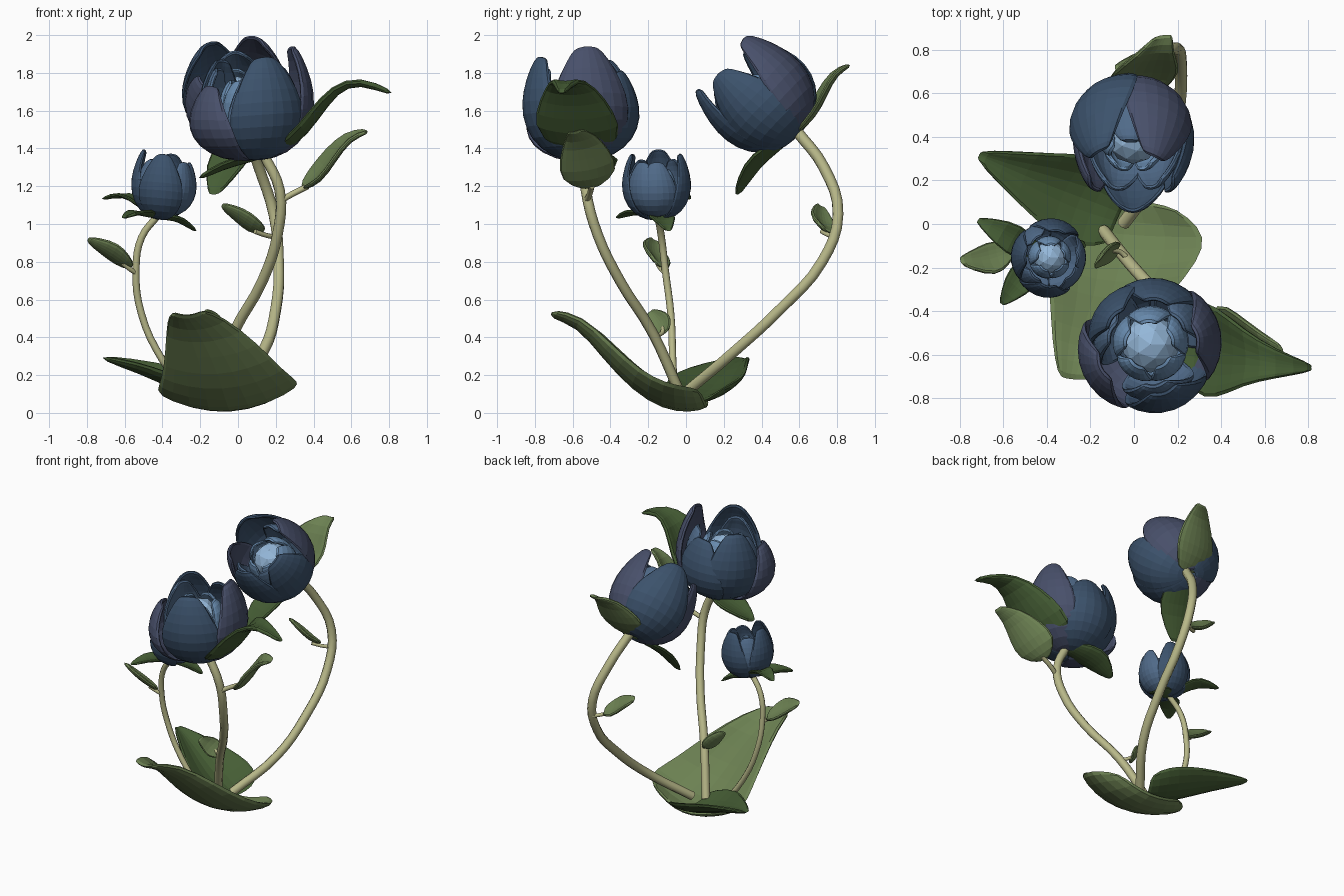
import bpy
from math import sin, cos, radians
from mathutils import Vector


def material(name, rgb):
    m = bpy.data.materials.new(name)
    m.diffuse_color = (*rgb, 1)
    return m


BLUE = material("petal_blue", (0.045, 0.085, 0.15))
VIOLET = material("petal_violet", (0.065, 0.08, 0.145))
MID = material("petal_mid_blue", (0.08, 0.145, 0.25))
LIGHT = material("petal_light_blue", (0.14, 0.26, 0.43))
PALE = material("petal_pale_blue", (0.30, 0.48, 0.70))
DARK = material("leaf_dark_green", (0.06, 0.11, 0.035))
GREEN = material("leaf_green", (0.15, 0.22, 0.085))
STEM = material("stem_green", (0.48, 0.48, 0.25))


def add_mesh(name, verts, faces, mat):
    me = bpy.data.meshes.new(name)
    me.from_pydata(verts, [], faces)
    me.materials.append(mat)
    ob = bpy.data.objects.new(name, me)
    bpy.context.collection.objects.link(ob)
    return ob


def sheet(name, rows, mat, thick):
    """Thick soft sheet from equal-length rows of points."""
    n = len(rows[0])
    faces = [(i * n + j, i * n + j + 1, (i + 1) * n + j + 1, (i + 1) * n + j)
             for i in range(len(rows) - 1) for j in range(n - 1)]
    ob = add_mesh(name, [p for r in rows for p in r], faces, mat)
    s = ob.modifiers.new("thickness", 'SOLIDIFY')
    s.thickness, s.offset = thick, 0
    ob.modifiers.new("soft", 'SUBSURF').levels = 1
    ob.modifiers["soft"].render_levels = 1
    return ob


def leaf(name, spine, widths, side, mat, cup=0.35, thick=0.028):
    pts = [Vector(p) for p in spine]
    side = Vector(side).normalized()
    if side.cross(pts[-1] - pts[0]).z < 0:
        side = -side
    rows = []
    for i, p in enumerate(pts):
        t = (pts[min(i + 1, len(pts) - 1)] - pts[max(i - 1, 0)]).normalized()
        n = side.cross(t).normalized()
        w = widths[i]
        rows.append([p + side * u * w + n * cup * w * u * u
                     for u in (-1, -0.55, 0, 0.55, 1)])
    return sheet(name, rows, mat, thick)


def tube(name, pts, radius):
    cu = bpy.data.curves.new(name, 'CURVE')
    cu.dimensions = '3D'
    cu.bevel_depth, cu.bevel_resolution = radius, 2
    cu.resolution_u, cu.use_fill_caps = 4, True
    sp = cu.splines.new('BEZIER')
    sp.bezier_points.add(len(pts) - 1)
    for b, p in zip(sp.bezier_points, pts):
        b.co = p
        b.handle_left_type = b.handle_right_type = 'AUTO'
    cu.materials.append(STEM)
    ob = bpy.data.objects.new(name, cu)
    bpy.context.collection.objects.link(ob)
    bpy.context.view_layer.update()
    me = bpy.data.meshes.new_from_object(ob.evaluated_get(bpy.context.evaluated_depsgraph_get()))
    bpy.data.objects.remove(ob)
    new = bpy.data.objects.new(name, me)
    bpy.context.collection.objects.link(new)


# petal profile: (radius, height, angular half-width)
OUTER = [(0.10, 0.0, 0.9), (0.55, 0.05, 0.85), (0.90, 0.22, 0.85), (1.04, 0.45, 0.8),
         (0.99, 0.68, 0.66), (0.84, 0.9, 0.46), (0.72, 1.0, 0.28)]
INNER = [(0.3, 0.0, 0.8), (0.85, 0.2, 0.8), (1.0, 0.5, 0.75), (0.9, 0.8, 0.6), (0.6, 1.0, 0.35)]


def flower(name, base, axis, radius, height, petals, mid_petals, mid_scale=0.82):
    """petals: (angle, radius scale, height scale, material); angle 0 = +x, 90 = +y."""
    base, axis = Vector(base), Vector(axis).normalized()
    q = Vector((0, 0, 1)).rotation_difference(axis)

    def place(r, a, h):
        return base + q @ Vector((r * cos(a), r * sin(a), h))

    def petal(label, prof, ang, r, h, lift, mat):
        rows = [[place(pr * r * (1 - 0.06 * u * u), radians(ang) + u * pw, lift + ph * h - 0.03 * h * u * u * ph)
                 for u in (-1, -0.5, 0, 0.5, 1)] for pr, ph, pw in prof]
        sheet(label, rows, mat, 0.1 * radius)

    for i, (ang, rs, hs, mat) in enumerate(petals):
        petal(f"{name}_outer_petal_{i}", OUTER, ang, radius * rs, height * hs, 0, mat)
    for i, ang in enumerate(mid_petals):
        petal(f"{name}_middle_petal_{i}", OUTER, ang, radius * mid_scale, height * 0.84, 0.02, MID)
    for i in range(5):
        petal(f"{name}_inner_petal_{i}", INNER, 72 * i + 20, radius * 0.56, height * 0.6, height * 0.16, LIGHT)
    bpy.ops.mesh.primitive_ico_sphere_add(subdivisions=2, radius=radius * 0.42, location=place(0, 0, height * 0.52))
    core = bpy.context.object
    core.name = f"{name}_core"
    core.data.materials.append(PALE)


# flower heads
flower("front_flower", (0.09, -0.54, 1.345), (-0.05, -0.04, 1), 0.31, 0.56,
       [(-70, 1.0, 0.98, BLUE), (10, 1.03, 1.05, VIOLET), (80, 0.95, 0.82, BLUE),
        (140, 0.93, 0.95, BLUE), (205, 1.08, 0.72, VIOLET)], (40, 160, 280))
flower("back_flower", (0.01, 0.59, 1.475), (-0.05, -0.72, 0.69), 0.285, 0.52,
       [(55, 1.0, 1.07, VIOLET), (133, 1.06, 1.02, BLUE), (205, 0.96, 0.98, VIOLET),
        (272, 0.97, 1.06, BLUE), (340, 0.96, 1.0, BLUE)], (90, 240, 310))
flower("small_bud", (-0.40, -0.15, 1.025), (0.08, -0.02, 1), 0.175, 0.35,
       [(80, 1.0, 1.0, BLUE), (175, 1.0, 1.04, BLUE), (260, 1.03, 1.0, BLUE)],
       (0, 130, 225, 320), 0.92)

# stems and leaf stalks
tube("front_stem", [(-0.14, -0.03, 0.1), (-0.02, -0.18, 0.43), (0.13, -0.35, 0.7),
                    (0.21, -0.47, 0.95), (0.22, -0.53, 1.18), (0.13, -0.54, 1.38)], 0.028)
tube("back_stem", [(-0.05, 0.0, 0.11), (0.13, 0.25, 0.32), (0.2, 0.5, 0.55), (0.215, 0.72, 0.8),
                   (0.19, 0.805, 1.05), (0.11, 0.73, 1.3), (0.04, 0.58, 1.5)], 0.03)
tube("bud_stem", [(-0.25, -0.06, 0.08), (-0.4, -0.07, 0.28), (-0.51, -0.08, 0.52),
                  (-0.54, -0.11, 0.76), (-0.51, -0.13, 0.93), (-0.42, -0.15, 1.05)], 0.019)
tube("front_leaf_stalk", [(0.22, -0.53, 1.12), (0.29, -0.51, 1.16), (0.37, -0.5, 1.2)], 0.016)
tube("back_leaf_stalk", [(0.2, 0.8, 0.93), (0.15, 0.76, 0.94), (0.09, 0.72, 0.96)], 0.013)
tube("bud_leaf_stalk", [(-0.54, -0.11, 0.74), (-0.57, -0.13, 0.76), (-0.61, -0.15, 0.79)], 0.013)
tube("low_leaf_stalk", [(-0.02, -0.17, 0.41), (-0.06, -0.13, 0.42), (-0.1, -0.12, 0.45)], 0.012)

# two large ground leaves
leaf("large_ground_leaf",
     [(-0.05, 0.12, 0.035), (-0.04, 0.02, 0.005), (-0.05, -0.12, 0.02), (-0.08, -0.28, 0.12),
      (-0.14, -0.44, 0.3), (-0.23, -0.57, 0.47), (-0.27, -0.72, 0.515)],
     [0.25, 0.36, 0.39, 0.33, 0.25, 0.15, 0.08], (1, -0.08, 0.06), GREEN, 0.33, 0.035)
leaf("small_ground_leaf",
     [(-0.06, 0.05, 0.05), (-0.18, 0.1, 0.07), (-0.32, 0.15, 0.12), (-0.5, 0.22, 0.21), (-0.72, 0.32, 0.29)],
     [0.16, 0.22, 0.21, 0.13, 0.02], (0.42, 0.9, 0), DARK, 0.5, 0.03)

# leaves around the front flower
leaf("front_flower_long_leaf",
     [(0.13, -0.53, 1.36), (0.3, -0.56, 1.41), (0.42, -0.59, 1.56), (0.52, -0.61, 1.71),
      (0.64, -0.64, 1.76), (0.82, -0.66, 1.69)],
     [0.06, 0.23, 0.22, 0.13, 0.07, 0.015], (0, 1, 0), DARK, 0.25, 0.035)
leaf("front_flower_sepal",
     [(0.16, -0.52, 1.37), (0.04, -0.48, 1.33), (-0.08, -0.47, 1.3), (-0.21, -0.48, 1.24)],
     [0.05, 0.12, 0.12, 0.02], (0, 1, 0), DARK, 0.25)
leaf("front_stalk_leaf",
     [(0.34, -0.5, 1.19), (0.43, -0.5, 1.23), (0.51, -0.53, 1.35), (0.59, -0.56, 1.46), (0.69, -0.59, 1.49)],
     [0.04, 0.17, 0.14, 0.08, 0.03], (-0.15, 1, 0.2), GREEN, 0.25)

# leaves around the back flower
leaf("back_flower_upper_leaf",
     [(0.05, 0.58, 1.48), (0.03, 0.68, 1.57), (0.05, 0.735, 1.68), (0.09, 0.79, 1.8), (0.14, 0.87, 1.84)],
     [0.05, 0.17, 0.16, 0.09, 0.04], (1, 0.1, 0), GREEN, 0.2)
leaf("back_flower_lower_leaf",
     [(0.05, 0.58, 1.48), (0.0, 0.47, 1.39), (-0.06, 0.36, 1.3), (-0.13, 0.27, 1.15)],
     [0.05, 0.12, 0.12, 0.03], (1, -0.4, 0), DARK, 0.25)

# sepals under the bud
for i, (tip, bend) in enumerate([((-0.72, 0.02, 1.13), (-0.6, -0.04, 1.16)),
                                 ((-0.61, -0.37, 1.03), (-0.54, -0.28, 1.06)),
                                 ((-0.22, -0.09, 0.96), (-0.31, -0.12, 1.02))]):
    root = Vector((-0.43, -0.15, 1.035))
    d = Vector(tip) - root
    leaf(f"bud_sepal_{i}", [root, root.lerp(Vector(bend), 0.5), bend, tip],
         [0.03, 0.075, 0.07, 0.012], (-d.y, d.x, 0), DARK, 0.25, 0.02)

# small leaves on the stems
leaf("bud_stalk_leaf", [(-0.56, -0.13, 0.77), (-0.63, -0.16, 0.81), (-0.7, -0.18, 0.86), (-0.8, -0.17, 0.92)],
     [0.03, 0.09, 0.08, 0.02], (0.25, -0.8, 0.45), GREEN, 0.3, 0.025)
leaf("back_stalk_leaf", [(0.14, 0.75, 0.96), (0.07, 0.72, 0.98), (0.0, 0.71, 1.04), (-0.09, 0.71, 1.1)],
     [0.03, 0.085, 0.07, 0.02], (0.25, -0.8, 0.45), GREEN, 0.3, 0.025)
leaf("low_stalk_leaf", [(-0.07, -0.11, 0.42), (-0.11, -0.12, 0.45), (-0.15, -0.14, 0.5), (-0.18, -0.19, 0.54)],
     [0.03, 0.07, 0.06, 0.02], (0.26, 0.8, 0.6), GREEN, 0.3, 0.02)
